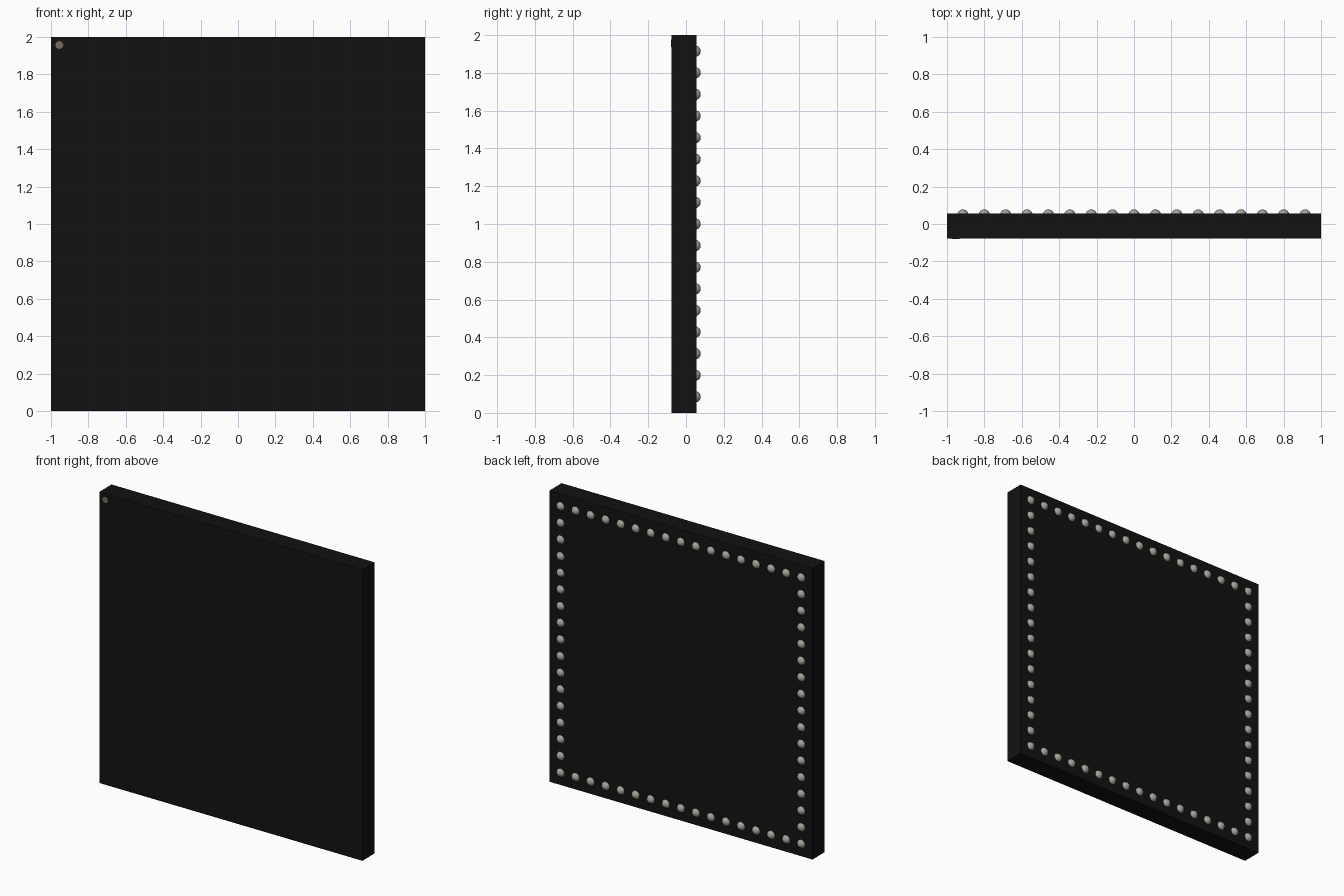
import bpy, bmesh
from math import pi
from mathutils import Matrix

if "Cube" in bpy.data.objects:
    bpy.data.objects.remove(bpy.data.objects["Cube"])

FRONT, BACK = -0.078, 0.055   # package faces in y
PINS, EDGE = 17, 0.915        # contacts per side, half pitch span


def material(name, color):
    m = bpy.data.materials.new(name)
    m.diffuse_color = (*color, 1)
    m.use_nodes = True
    m.node_tree.nodes["Principled BSDF"].inputs["Base Color"].default_value = m.diffuse_color
    return m


def finish(name, bm, mat, smooth=False):
    mesh = bpy.data.meshes.new(name)
    bm.to_mesh(mesh)
    bm.free()
    for p in mesh.polygons:
        p.use_smooth = smooth
    mesh.materials.append(mat)
    ob = bpy.data.objects.new(name, mesh)
    bpy.context.collection.objects.link(ob)
    return ob


black = material("black_plastic", (0.006, 0.006, 0.006))
solder = material("solder", (0.36, 0.36, 0.31))
mark = material("marker_paint", (0.18, 0.15, 0.11))

# Flat square package
bm = bmesh.new()
bmesh.ops.create_cube(bm, size=1, matrix=Matrix.Translation((0, (FRONT + BACK) / 2, 1))
                      @ Matrix.Diagonal((2, BACK - FRONT, 2, 1)))
finish("chip_body", bm, black)

# Ring of solder balls around the back
bm = bmesh.new()
steps = [-EDGE + 2 * EDGE * i / (PINS - 1) for i in range(PINS)]
for i, x in enumerate(steps):
    for j, z in enumerate(steps):
        if i in (0, PINS - 1) or j in (0, PINS - 1):
            bmesh.ops.create_uvsphere(bm, u_segments=24, v_segments=12, radius=0.03,
                                      matrix=Matrix.Translation((x, 0.048, 1 + z))
                                      @ Matrix.Rotation(pi / 2, 4, 'X'))
finish("solder_balls", bm, solder, True)

# Orientation dot in the front corner
bm = bmesh.new()
bmesh.ops.create_cone(bm, cap_ends=True, segments=32, radius1=0.021, radius2=0.021, depth=0.004,
                      matrix=Matrix.Translation((-0.955, FRONT + 0.001, 1.957))
                      @ Matrix.Rotation(pi / 2, 4, 'X'))
finish("corner_marker", bm, mark)
